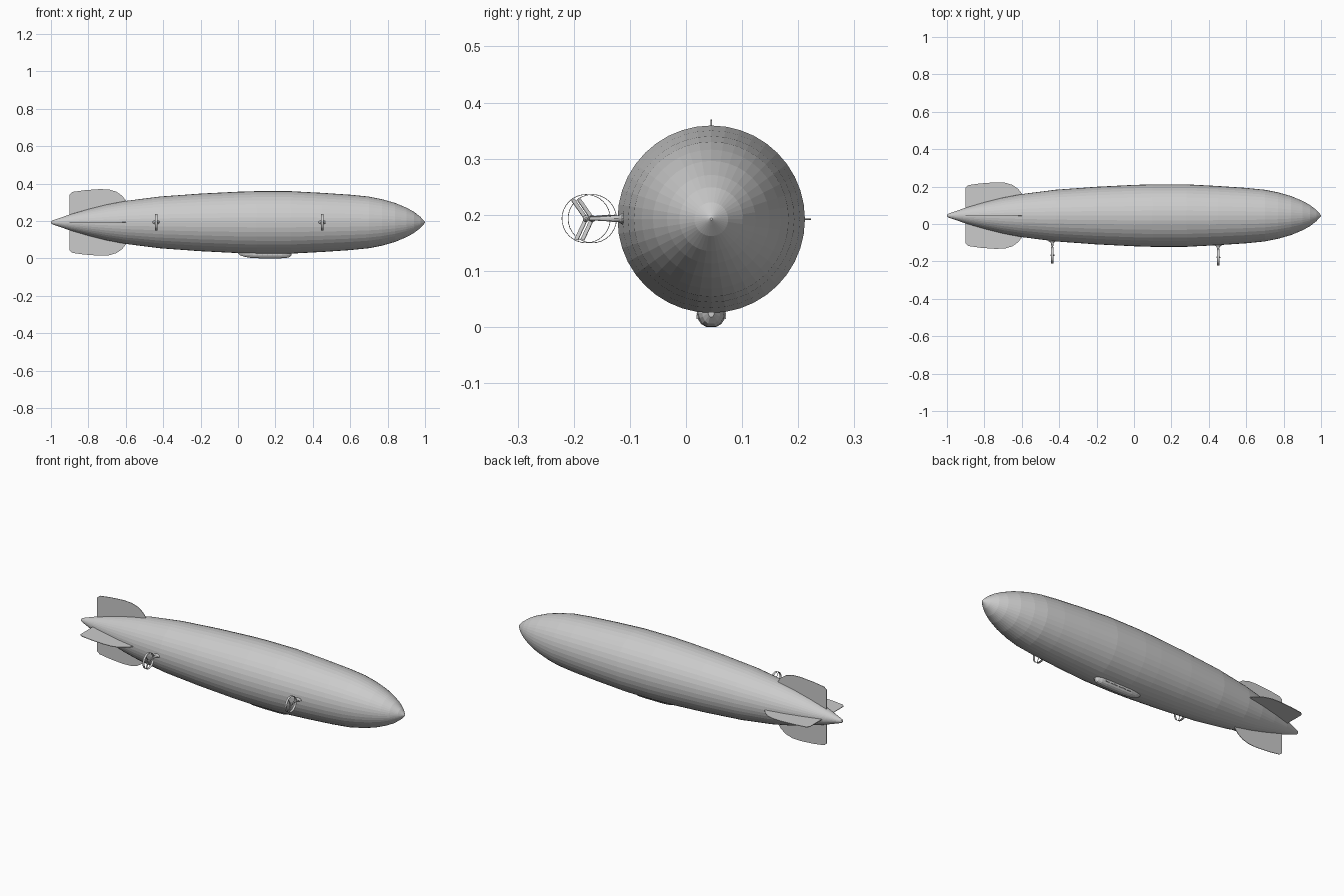
import bpy, bmesh
from math import sin, cos, pi, radians
from mathutils import Matrix, Vector

if "Cube" in bpy.data.objects:
    bpy.data.objects.remove(bpy.data.objects["Cube"])

CY, CZ = 0.045, 0.192   # hull axis


def make(name, bm):
    bmesh.ops.recalc_face_normals(bm, faces=bm.faces)
    me = bpy.data.meshes.new(name)
    bm.to_mesh(me)
    bm.free()
    ob = bpy.data.objects.new(name, me)
    bpy.context.collection.objects.link(ob)
    return ob


def loft(bm, rings, close=False):
    """Skin a list of point rings; cap the ends unless closed into a loop."""
    vs = [[bm.verts.new(p) for p in r] for r in rings]
    n = len(vs[0])
    pairs = list(zip(vs, vs[1:])) + ([(vs[-1], vs[0])] if close else [])
    for a, b in pairs:
        for i in range(n):
            j = (i + 1) % n
            bm.faces.new((a[i], a[j], b[j], b[i]))
    if not close:
        bm.faces.new(vs[0])
        bm.faces.new(vs[-1])


def xring(x, y, z, ry, rz, n):
    return [(x, y + ry * cos(2 * pi * i / n), z + rz * sin(2 * pi * i / n)) for i in range(n)]


def yring(x, y, z, rx, rz, n):
    return [(x + rx * cos(2 * pi * i / n), y, z + rz * sin(2 * pi * i / n)) for i in range(n)]


# envelope
profile = [(-1, .002), (-.995, .009), (-.97, .018), (-.9, .042), (-.8, .071), (-.7, .096),
           (-.6, .115), (-.42, .138), (-.2, .154), (0, .164), (.1, .167), (.28, .167),
           (.45, .158), (.6, .148), (.7, .138), (.77, .124), (.84, .104), (.9, .079),
           (.94, .057), (.975, .03), (.993, .01), (1, .002)]
bm = bmesh.new()
loft(bm, [xring(x, CY, CZ, r, r, 40) for x, r in profile])
make("envelope", bm)

# four tail fins, thin plates around the axis
outline = [(-.9, .03), (-.9, .15), (-.885, .163), (-.82, .172), (-.74, .178), (-.69, .176),
           (-.65, .164), (-.62, .143), (-.6, .118), (-.6, .1)]
for k, name in enumerate(("fin_left", "fin_top", "fin_right", "fin_bottom")):
    bm = bmesh.new()
    loft(bm, [[(x, r, s) for x, r in outline] for s in (-.0015, .0015)])
    bmesh.ops.transform(bm, verts=bm.verts,
                        matrix=Matrix.Translation((0, CY, CZ)) @ Matrix.Rotation(k * pi / 2, 4, 'X'))
    make(name, bm)

# gondola: x, half width, bottom z
stations = [(0, .004, .026), (.012, .012, .016), (.035, .019, .008), (.07, .025, .002),
            (.12, .026, 0), (.22, .026, 0), (.255, .023, .001), (.275, .016, .006),
            (.287, .006, .018)]
section = [(-.85, 0), (-1, .3), (-.93, .55), (-.7, .82), (-.35, .98),
           (.35, .98), (.7, .82), (.93, .55), (1, .3), (.85, 0)]
bm = bmesh.new()
top = .034
loft(bm, [[(x, CY + w * u, top - (top - b) * v / .98) for u, v in section] for x, w, b in stations])
make("gondola", bm)

# side windows of the gondola
for s, name in ((-1, "windows_right"), (1, "windows_left")):
    bm = bmesh.new()
    for i in range(6):
        m = Matrix.Translation((.09 + i * .027, CY + s * .0245, .018)) @ Matrix.Diagonal((.02, .004, .008, 1))
        bmesh.ops.create_cube(bm, size=1, matrix=m)
    make(name, bm)

# side engines: mount, strut, hoop and three-bladed propeller
for tag, x, wall, yc in (("front", .45, -.112, -.178), ("rear", -.437, -.09, -.167)):
    z = .193
    # flared mount and strut
    bm = bmesh.new()
    loft(bm, [yring(x, y, z, rx, rz, 12) for y, rx, rz in (
        (wall + .015, .022, .011), (wall - .002, .02, .01), (wall - .008, .01, .006),
        (wall - .016, .006, .006), (yc + .03, .004, .004), (yc, .003, .003))])
    make(tag + "_engine_mount", bm)
    # hoop
    bm = bmesh.new()
    loft(bm, [xring(x + dx, yc, z, r, r, 32) for dx, r in (
        (-.006, .0425), (.006, .0425), (.006, .0437), (-.006, .0437))], close=True)
    make(tag + "_engine_hoop", bm)
    # propeller
    bm = bmesh.new()
    loft(bm, [xring(x + dx, yc, z, r, r, 12) for dx, r in ((-.009, .004), (.006, .006), (.012, .002))])
    for a in (5, 125, 245):
        m = (Matrix.Translation((x, yc, z)) @ Matrix.Rotation(radians(a), 4, 'X')
             @ Matrix.Translation((0, .021, 0)) @ Matrix.Rotation(radians(25), 4, 'Y')
             @ Matrix.Diagonal((.002, .041, .007, 1)))
        bmesh.ops.create_cube(bm, size=1, matrix=m)
    make(tag + "_propeller", bm)
